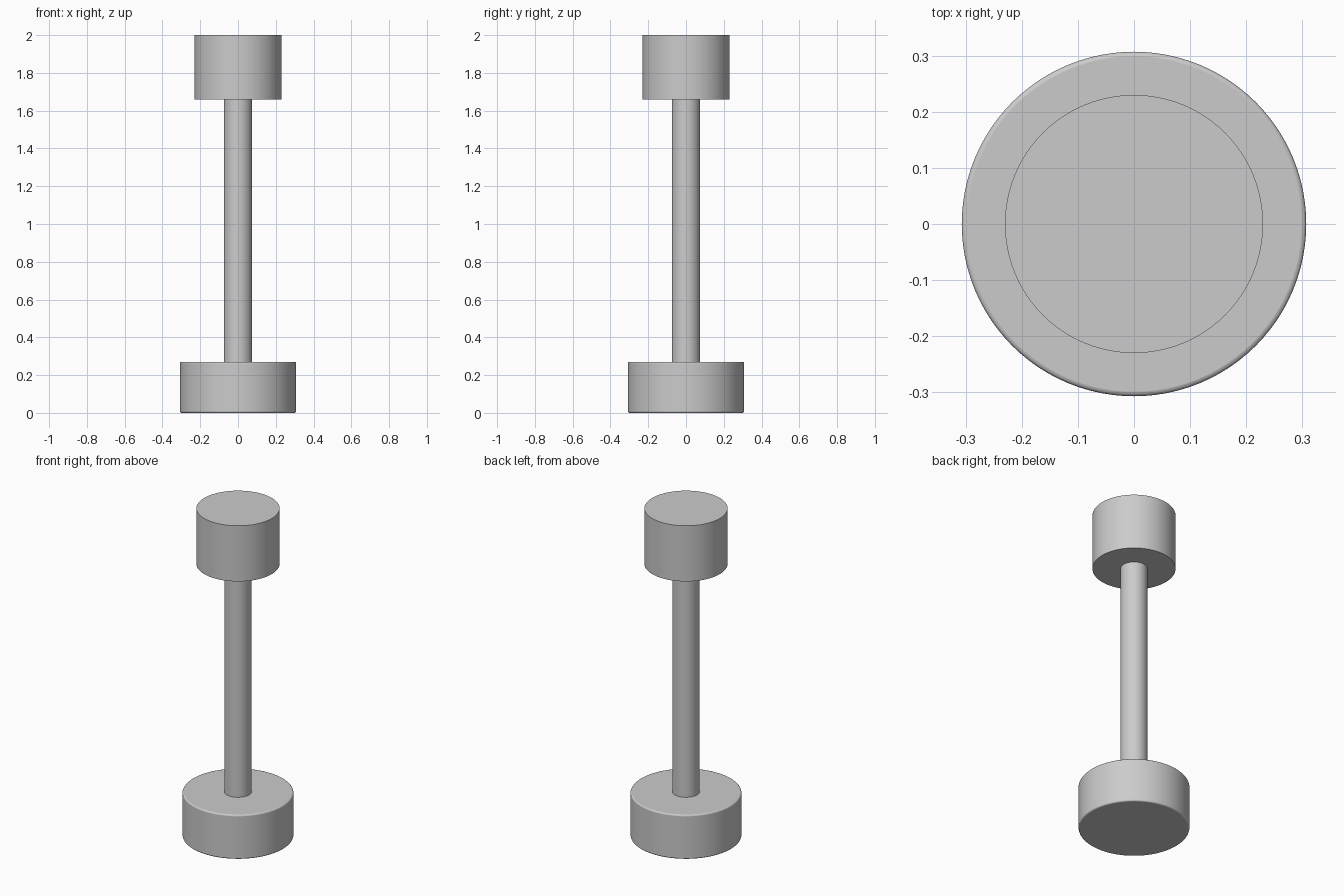
import bpy

cube = bpy.data.objects.get("Cube")
if cube:
    bpy.data.objects.remove(cube, do_unlink=True)

# Single plain grey finish
grey = bpy.data.materials.new("plain_grey")
grey.use_nodes = True
colour = (0.6, 0.6, 0.6, 1)
grey.diffuse_color = colour
grey.node_tree.nodes["Principled BSDF"].inputs["Base Color"].default_value = colour


def cylinder(name, radius, bottom, top, bevel=0):
    """Upright smooth cylinder between two heights, with optional rounded rims."""
    bpy.ops.mesh.primitive_cylinder_add(
        vertices=96, radius=radius, depth=top - bottom,
        location=(0, 0, (bottom + top) / 2))
    part = bpy.context.object
    part.name = name
    part.data.materials.append(grey)
    bpy.ops.object.shade_smooth_by_angle()
    if bevel:
        rim = part.modifiers.new("rounded_rim", "BEVEL")
        rim.width = bevel
        rim.segments = 3
        rim.limit_method = "ANGLE"
    return part


# Wide foot with softened rims, slim shaft, and drum-shaped head
cylinder("base", 0.307, 0, 0.27, bevel=0.008)
cylinder("shaft", 0.075, 0.26, 1.67)
cylinder("head", 0.23, 1.66, 2.0)
